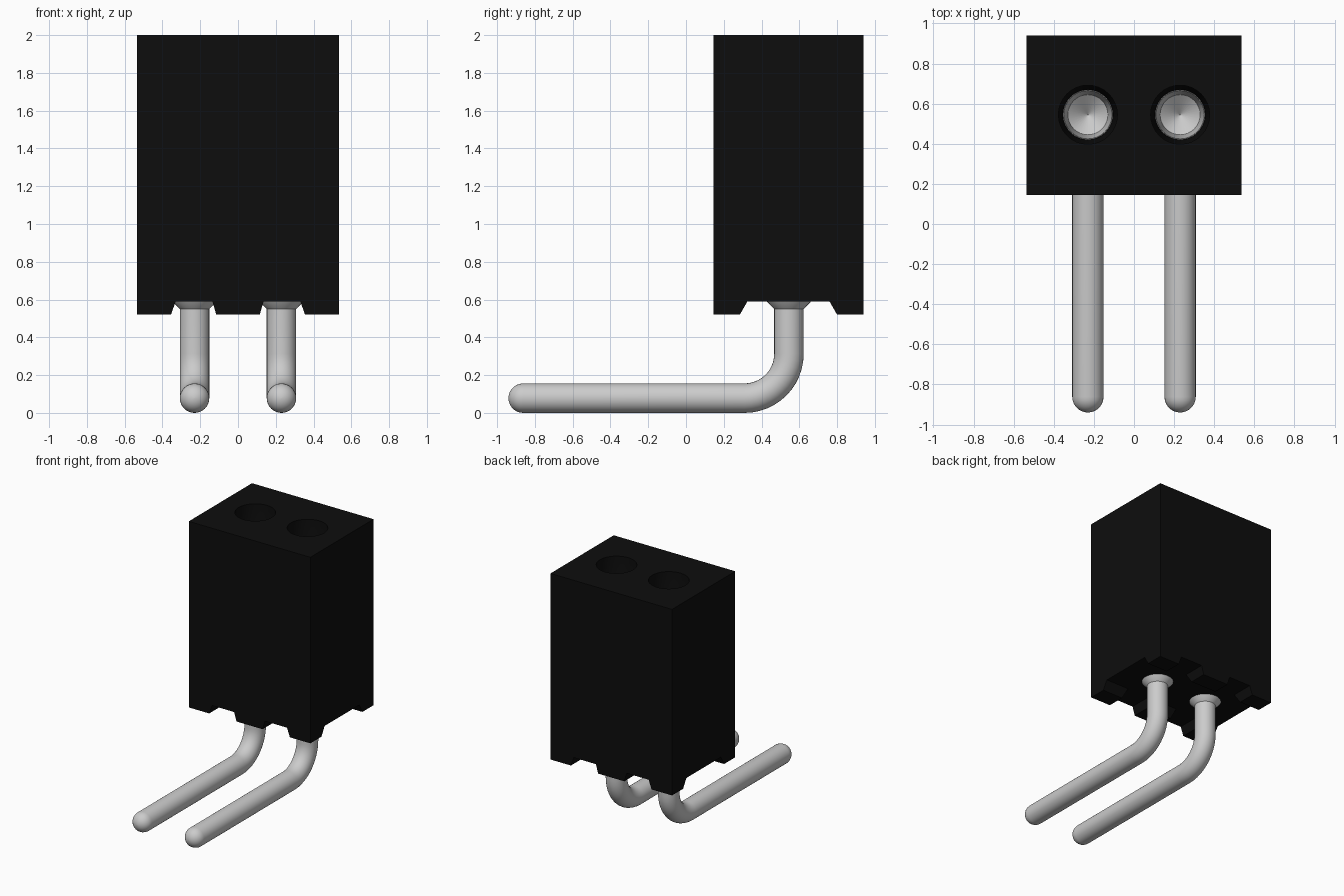
import bpy, bmesh
from math import sin, cos, pi
from mathutils import Vector

if "Cube" in bpy.data.objects:
    bpy.data.objects.remove(bpy.data.objects["Cube"])

PIN_X, PIN_Y, PIN_R = 0.23, 0.545, 0.078
HALF_X, FRONT, BACK = 0.535, 0.145, 0.94
FOOT_Z, BASE_Z, TOP_Z = 0.52, 0.59, 2.0


def material(name, value):
    m = bpy.data.materials.new(name)
    m.use_nodes = True
    color = (value, value, value, 1)
    m.diffuse_color = color
    bsdf = next(n for n in m.node_tree.nodes if n.type == "BSDF_PRINCIPLED")
    bsdf.inputs["Base Color"].default_value = color
    return m


BLACK = material("black plastic", 0.004)
METAL = material("light grey metal", 0.6)


def finish(bm, name, mat, smooth=False):
    bmesh.ops.recalc_face_normals(bm, faces=bm.faces)
    mesh = bpy.data.meshes.new(name)
    bm.to_mesh(mesh)
    bm.free()
    mesh.materials.append(mat)
    ob = bpy.data.objects.new(name, mesh)
    bpy.context.collection.objects.link(ob)
    if smooth:
        bpy.ops.object.select_all(action="DESELECT")
        ob.select_set(True)
        bpy.context.view_layer.objects.active = ob
        bpy.ops.object.shade_smooth_by_angle(angle=pi / 6)
    return ob


def block(bm, low, high):
    """Box between two rectangles (x0, x1, y0, y1, z)."""
    rings = []
    for x0, x1, y0, y1, z in (low, high):
        rings.append([bm.verts.new((x, y, z)) for x, y in
                      ((x0, y0), (x1, y0), (x1, y1), (x0, y1))])
    skin(bm, rings)


def skin(bm, rings):
    """Bridge successive rings and cap both ends."""
    n = len(rings[0])
    for a, b in zip(rings, rings[1:]):
        for i in range(n):
            j = (i + 1) % n
            bm.faces.new((a[i], a[j], b[j], b[i]))
    bm.faces.new(rings[0][::-1])
    bm.faces.new(rings[-1])


def tube(bm, stations, x, sides=32):
    """Skin circles given as (y, z, radius, angle of travel in the yz plane)."""
    rings = []
    for y, z, r, a in stations:
        side = Vector((0, -sin(a), cos(a)))
        rings.append([bm.verts.new(Vector((x, y, z)) + r * (
            Vector((cos(t), 0, 0)) + sin(t) * side))
            for t in (2 * pi * i / sides for i in range(sides))])
    skin(bm, rings)


def upright(profile):
    return [(PIN_Y, z, r, pi / 2) for r, z in profile]


# Housing with two stepped sockets
bm = bmesh.new()
block(bm, (-HALF_X, HALF_X, FRONT, BACK, BASE_Z),
      (-HALF_X, HALF_X, FRONT, BACK, TOP_Z))
housing = finish(bm, "housing", BLACK)

bm = bmesh.new()
for x in (-PIN_X, PIN_X):
    tube(bm, upright([(0.125, 1.1), (0.125, 1.7), (0.147, 1.8), (0.147, 2.1)]), x)
cutter = finish(bm, "socket_cutter", BLACK)
cutter.hide_render = True
cut = housing.modifiers.new("sockets", "BOOLEAN")
cut.object = cutter
cut.solver = "EXACT"
bpy.ops.object.select_all(action="DESELECT")
housing.select_set(True)
bpy.context.view_layer.objects.active = housing
bpy.ops.object.modifier_apply(modifier=cut.name)
bpy.data.objects.remove(cutter)
bpy.ops.object.shade_smooth_by_angle(angle=pi / 6)

# Standoff feet, tapering on their inner sides: (bottom range, top range)
X_FEET = [((-HALF_X, -0.355), (-HALF_X, -0.33)),
          ((-0.115, 0.115), (-0.135, 0.135)),
          ((0.355, HALF_X), (0.33, HALF_X))]
Y_FEET = [((FRONT, 0.285), (FRONT, 0.325)),
          ((0.80, BACK), (0.76, BACK))]
bm = bmesh.new()
for xb, xt in X_FEET:
    for yb, yt in Y_FEET:
        block(bm, (*xb, *yb, FOOT_Z), (*xt, *yt, BASE_Z))
finish(bm, "standoff_feet", BLACK)

# Pin path: rounded tip, straight run, bend, flared neck
BEND, TIP_Y = 0.235, -0.94 + PIN_R
stations = []
for i in range(8):
    t = pi / 2 * i / 7
    stations.append((TIP_Y - PIN_R * cos(t), PIN_R, max(PIN_R * sin(t), 0.002), 0))
for i in range(13):
    t = pi / 2 * i / 12
    stations.append((PIN_Y - BEND + BEND * sin(t),
                     PIN_R + BEND - BEND * cos(t), PIN_R, t))
stations += upright([(PIN_R, 0.55), (0.117, BASE_Z), (0.122, 0.6)])

# Contact cup: steep funnel above a shallow cone
cup = upright([(0.123, 1.12), (0.124, 1.7), (0.12, 1.7),
               (0.10, 1.4), (0.002, 1.32)])

for side, x in (("right", -PIN_X), ("left", PIN_X)):
    bm = bmesh.new()
    tube(bm, stations, x)
    finish(bm, side + "_pin", METAL, True)
    bm = bmesh.new()
    tube(bm, cup, x)
    finish(bm, side + "_contact_cup", METAL, True)
